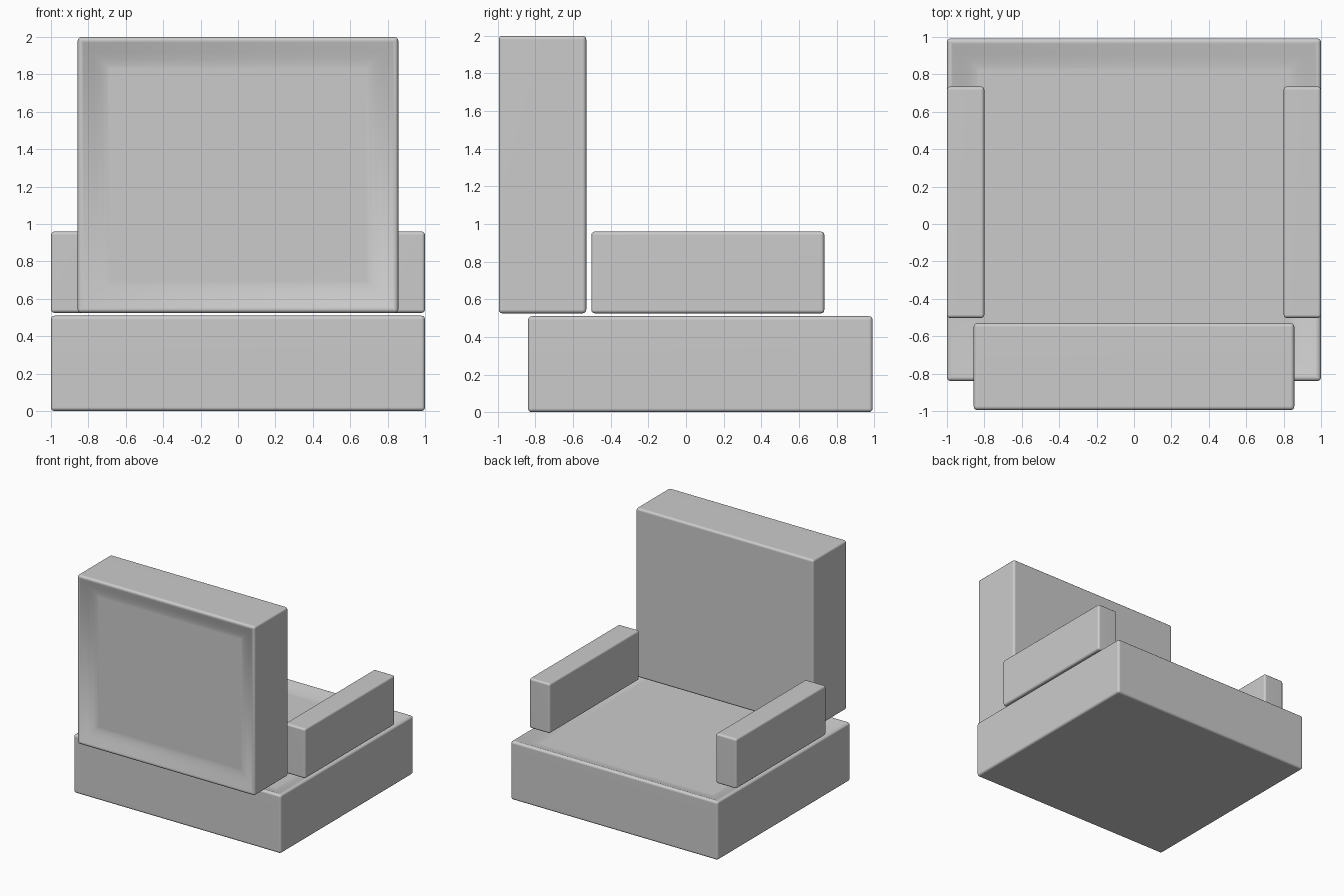
import bpy, bmesh
from mathutils import Vector

if "Cube" in bpy.data.objects:
    bpy.data.objects.remove(bpy.data.objects["Cube"])


def cushion(name, lo, hi, bevel, dish_dir=None, steps=()):
    """Soft-edged box; optionally one face is sunk into a shallow dish."""
    lo, hi = Vector(lo), Vector(hi)
    bm = bmesh.new()
    bmesh.ops.create_cube(bm, size=1)
    for v in bm.verts:
        v.co = Vector((v.co[i] * (hi[i] - lo[i]) + (lo[i] + hi[i]) / 2 for i in range(3)))
    bmesh.ops.recalc_face_normals(bm, faces=bm.faces)
    bmesh.ops.bevel(bm, geom=bm.edges[:], offset=bevel, segments=3,
                    profile=0.5, affect='EDGES', clamp_overlap=True)
    bm.normal_update()
    if dish_dir:
        d = Vector(dish_dir)
        face = max((f for f in bm.faces if f.normal.dot(d) > 0.99), key=lambda f: f.calc_area())
        # Each step moves the rim inwards and the floor down
        for width, depth in steps:
            bmesh.ops.inset_region(bm, faces=[face], thickness=width, use_even_offset=True)
            for v in face.verts:
                v.co -= d * depth
    me = bpy.data.meshes.new(name)
    bm.to_mesh(me)
    bm.free()
    ob = bpy.data.objects.new(name, me)
    bpy.context.collection.objects.link(ob)
    bpy.ops.object.select_all(action='DESELECT')
    ob.select_set(True)
    bpy.context.view_layer.objects.active = ob
    bpy.ops.object.shade_smooth_by_angle(angle=0.7)
    # Keep the broad panels evenly flat
    ob.modifiers.new("flat_panels", 'WEIGHTED_NORMAL').keep_sharp = True
    return ob


# Seat block with dished top
cushion("seat", (-1, -0.84, 0.0), (1, 0.992, 0.51), 0.02, (0, 0, 1),
        [(0.01, 0.002), (0.05, 0.02), (0.04, 0.014), (0.03, 0.007), (0.02, 0.002)])

# Backrest with dished rear face
cushion("backrest", (-0.857, -0.995, 0.525), (0.857, -0.53, 2.0), 0.02, (0, -1, 0),
        [(0.01, 0.003), (0.05, 0.025), (0.04, 0.017), (0.03, 0.008), (0.02, 0.002)])

# Pair of armrests
for side, x in (("right", 0.9), ("left", -0.9)):
    cushion(side + "_armrest", (x - 0.1, -0.503, 0.525), (x + 0.1, 0.735, 0.96), 0.018)
